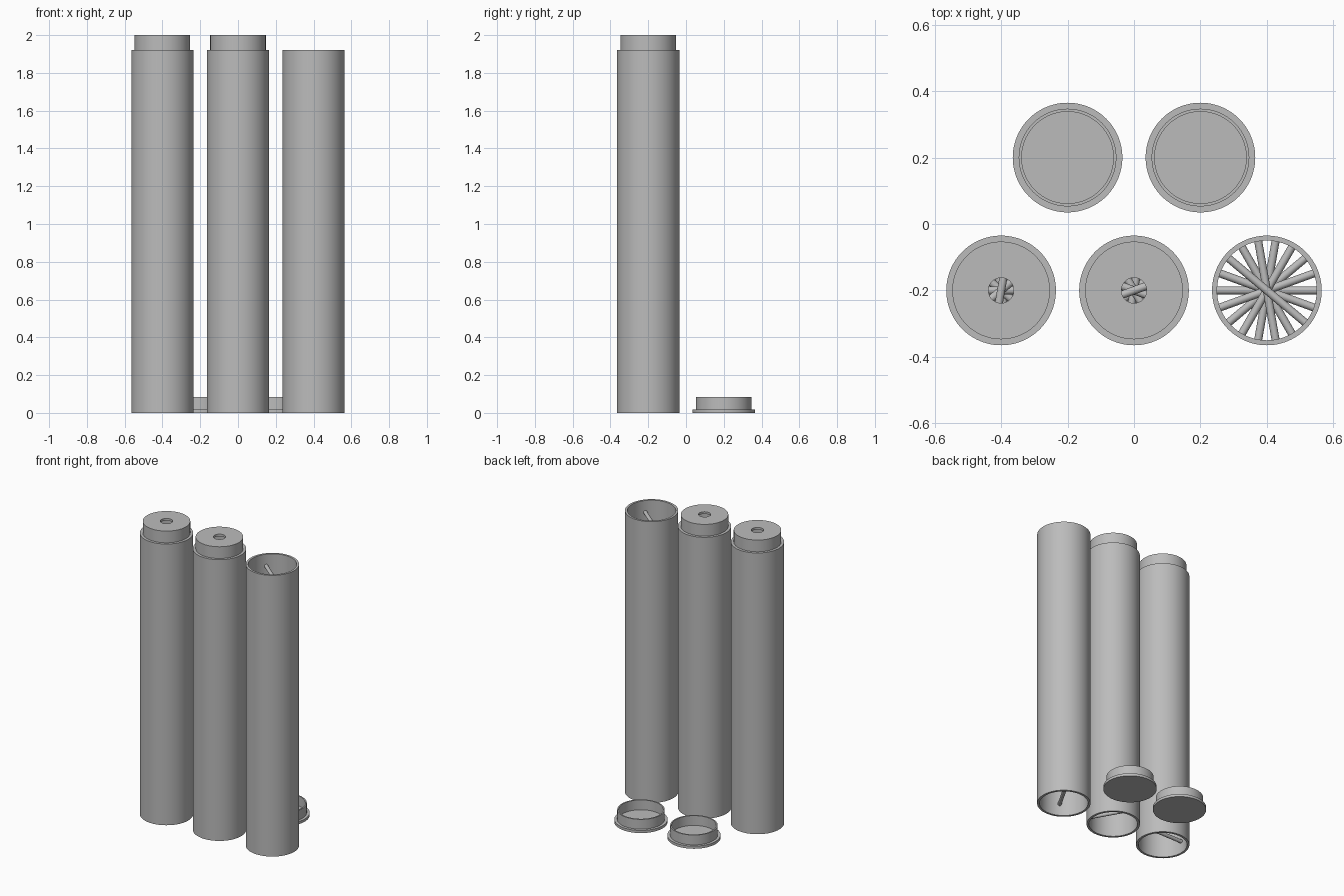
import bpy, bmesh, math
from mathutils import Matrix, Vector

cube = bpy.data.objects.get("Cube")
if cube:
    bpy.data.objects.remove(cube, do_unlink=True)

# Single plain grey plastic
grey = bpy.data.materials.new("grey_plastic")
grey.use_nodes = True
COLOUR = (0.5, 0.5, 0.5, 1)
grey.diffuse_color = COLOUR
grey.node_tree.nodes["Principled BSDF"].inputs["Base Color"].default_value = COLOUR

SIDES = 96
OUTER, INNER = 0.165, 0.15       # tube wall
PLUG, PLUG_IN = 0.147, 0.138     # plug wall that slides into a tube
HOLE = 0.038
TUBE_H, TOTAL_H = 1.92, 2.0
PEGS = 12


def finish(bm, name, location):
    bmesh.ops.recalc_face_normals(bm, faces=bm.faces)
    mesh = bpy.data.meshes.new(name)
    bm.to_mesh(mesh)
    bm.free()
    mesh.materials.append(grey)
    obj = bpy.data.objects.new(name, mesh)
    obj.location = location
    bpy.context.collection.objects.link(obj)
    bpy.ops.object.select_all(action="DESELECT")
    obj.select_set(True)
    bpy.context.view_layer.objects.active = obj
    bpy.ops.object.shade_smooth_by_angle(angle=math.radians(35))
    return obj


def lathe(name, profile, location, closed=True):
    """Spin an (r, z) profile about the vertical axis."""
    bm = bmesh.new()
    verts = [bm.verts.new((r, 0, z)) for r, z in profile]
    pairs = list(zip(verts, verts[1:]))
    if closed:
        pairs.append((verts[-1], verts[0]))
    edges = [bm.edges.new(p) for p in pairs]
    bmesh.ops.spin(bm, geom=verts + edges, axis=(0, 0, 1), cent=(0, 0, 0),
                   angle=math.tau, steps=SIDES, use_duplicate=False)
    bmesh.ops.remove_doubles(bm, verts=bm.verts, dist=1e-5)
    return finish(bm, name, location)


def pegs(name, top_angle, location):
    """Cross pegs spanning the tube, turning in a spiral."""
    bm = bmesh.new()
    step = TUBE_H / PEGS
    for i in range(PEGS):
        angle = math.radians(top_angle - 40 * i)
        z = TUBE_H - step * (i + 0.5)
        matrix = (Matrix.Translation(Vector((0, 0, z)))
                  @ Matrix.Rotation(angle, 4, "Z")
                  @ Matrix.Rotation(math.pi / 2, 4, "Y"))
        bmesh.ops.create_cone(bm, cap_ends=True, segments=20, radius1=0.012,
                              radius2=0.012, depth=2 * INNER + 0.01, matrix=matrix)
    return finish(bm, name, location)


# Tube profiles: one plain, one with a pierced plug on top
plain = [(OUTER, 0), (OUTER, TUBE_H), (INNER, TUBE_H), (INNER, 0)]
plugged = [(OUTER, 0), (OUTER, TUBE_H), (PLUG, TUBE_H), (PLUG, TOTAL_H),
           (HOLE, TOTAL_H), (HOLE, TOTAL_H - 0.015), (PLUG_IN, TOTAL_H - 0.015),
           (PLUG_IN, TUBE_H - 0.015), (INNER, TUBE_H - 0.03), (INNER, 0)]

for side, x, profile, top_angle in (("right", -0.4, plugged, 80),
                                    ("middle", 0, plugged, 20),
                                    ("left", 0.4, plain, 140)):
    lathe(side + "_tube", profile, (x, -0.2, 0))
    pegs(side + "_tube_pegs", top_angle, (x, -0.2, 0))

# End caps: flanged disc with a hollow plug ring
FLANGE = 0.018
cap = [(0, 0), (OUTER, 0), (OUTER, FLANGE), (PLUG, FLANGE), (PLUG, 0.085),
       (PLUG_IN, 0.085), (PLUG_IN, FLANGE), (0, FLANGE)]
for side, x in (("right", -0.2), ("left", 0.2)):
    lathe(side + "_end_cap", cap, (x, 0.2, 0), closed=False)
